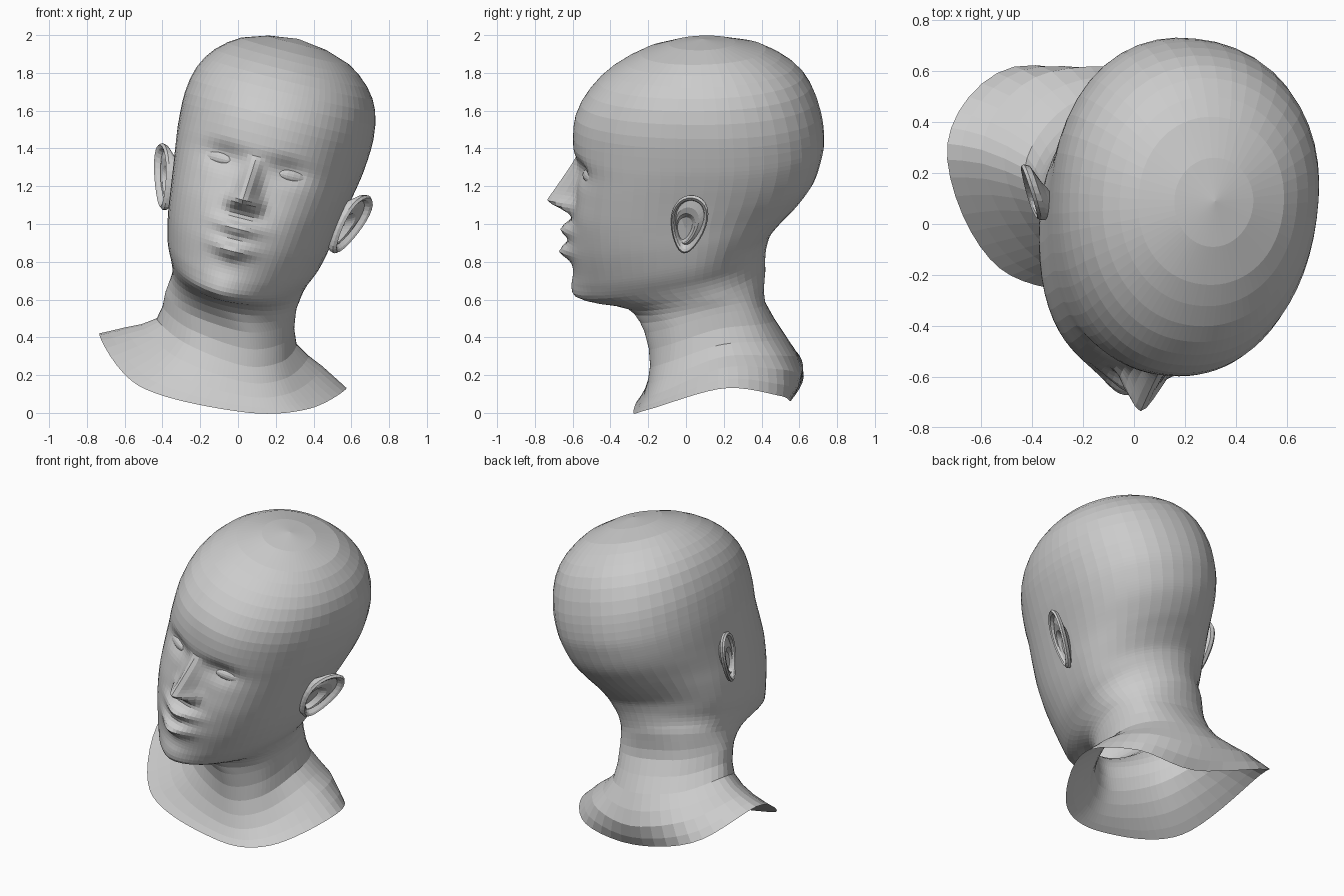
import bpy, bmesh
from math import sin, cos, pi, exp
from mathutils import Matrix, Vector

if "Cube" in bpy.data.objects:
    bpy.data.objects.remove(bpy.data.objects["Cube"])

# Head frame: rolled and slightly turned; local z is read as height on the midline
POSE = Matrix(((.965, .093, .2515, .10 - .2515 * 1.15),
               (-.10, .996, -.024, .024 * 1.15),
               (-.245, 0, 1, 0),
               (0, 0, 0, 1)))
UNPOSE = POSE.inverted()
N = 64
# column angles: 0 = front, pi/2 = +x side; denser on the face
ANG = [2 * pi * i / N - .5 * sin(2 * pi * i / N) for i in range(N)]


def spline(a, b, c, d, t):
    return .5 * (2 * b + (c - a) * t + (2 * a - 5 * b + 4 * c - d) * t * t
                 + (3 * b - a - 3 * c + d) * t ** 3)


def neck_loop(ctrl):
    """Closed loop through 8 world points (front, right, back, left and between)."""
    p = [Vector(c) for c in ctrl]
    out = []
    for a in ANG:
        k = a / (2 * pi) * 8
        i = int(k)
        out.append(UNPOSE @ spline(*(p[(i + j) % 8] for j in (-1, 0, 1, 2)), k - i))
    return out


def head_loop(fy, fz, by, bz, w, m, front_n, back_n):
    """Rounded-box loop: front point, back point, half width, widest depth, squareness."""
    out = []
    for a in ANG:
        c, s = cos(a), sin(a)
        n = front_n if c > 0 else back_n
        r = (abs(c) ** n + abs(s) ** n) ** (-1 / n)
        y = m - (m - fy) * c * r if c > 0 else m - (by - m) * c * r
        out.append(Vector((w * s * r, y, fz + (bz - fz) * (y - fy) / (by - fy + 1e-9))))
    return out


def bell(x, z, cx, cz, sx, sz):
    return exp(-((x - cx) / sx) ** 2 - ((z - cz) / sz) ** 2)


def face(x, z):
    """Forward offset of the facial features."""
    x = abs(x)
    f = min(max((1.36 - z) / .23, 0), 1)
    nose = .16 * f ** .9 * exp(-(x / (.034 + .026 * f)) ** 2)
    wing = .04 * bell(x, z, .065, 1.105, .035, .04)
    if z < 1.13:
        nose *= exp(-((1.13 - z) / .052) ** 2)
    lips = (.055 * bell(x, z, 0, .975 + .1 * x, .11, .036)
            + .06 * bell(x, z, 0, .855 + .15 * x, .10, .038))
    mouth = .032 * bell(x, z, 0, .93, .16, .14)
    chin = .012 * bell(x, z, 0, .68, .1, .05)
    socket = -.038 * bell(x, z, .18, 1.32, .10, .065)
    cheek = .01 * bell(x, z, .24, 1.08, .12, .10)
    return nose + wing + lips + mouth + chin + socket + cheek


def make_object(name, rows):
    """Skin a stack of equal loops, posed into the world; collapsed loops are welded."""
    bm = bmesh.new()
    vs = [[bm.verts.new(POSE @ p) for p in r] for r in rows]
    n = len(rows[0])
    for r, s in zip(vs, vs[1:]):
        for i in range(n):
            j = (i + 1) % n
            bm.faces.new((r[i], r[j], s[j], s[i]))
    bmesh.ops.remove_doubles(bm, verts=vs[0] + vs[-1], dist=1e-5)
    bmesh.ops.recalc_face_normals(bm, faces=bm.faces)
    me = bpy.data.meshes.new(name)
    bm.to_mesh(me)
    bm.free()
    ob = bpy.data.objects.new(name, me)
    bpy.context.collection.objects.link(ob)
    return ob


# Neck and shoulder collar, open at the bottom rim
keys = [neck_loop(c) for c in (
    ((.02, -.278, .005), (.37, -.19, .02), (.575, .2, .13), (.4, .5, .09),
     (0, .56, .07), (-.5, .61, .24), (-.735, .29, .42), (-.52, -.18, .14)),
    ((.03, -.225, .09), (.29, -.13, .11), (.45, .2, .24), (.33, .5, .23),
     (-.02, .615, .22), (-.41, .565, .34), (-.6, .27, .45), (-.39, -.13, .23)),
    ((.03, -.19, .25), (.23, -.09, .27), (.31, .18, .36), (.24, .42, .38),
     (0, .53, .4), (-.28, .45, .45), (-.43, .2, .5), (-.28, -.09, .37)),
    ((.03, -.22, .43), (.23, -.09, .45), (.305, .15, .52), (.24, .35, .55),
     (.03, .42, .58), (-.24, .36, .62), (-.385, .14, .64), (-.27, -.09, .53)))]

# Jaw, face and cranium
keys += [head_loop(*k) for k in (
    (-.33, .57, .41, .74, .345, .12, 2, 2),
    (-.50, .595, .41, .79, .355, .08, 1.8, 2),
    (-.60, .625, .415, .84, .37, .06, 1.8, 2),
    (-.605, .69, .425, .89, .395, .06, 1.95, 2),
    (-.60, .76, .45, .95, .415, .07, 2.1, 2),
    (-.595, .90, .52, 1.03, .435, .08, 2.4, 2),
    (-.58, 1.05, .60, 1.11, .45, .08, 2.6, 2.05),
    (-.57, 1.20, .675, 1.21, .47, .10, 2.6, 2.15),
    (-.57, 1.32, .715, 1.31, .49, .12, 2.45, 2.2),
    (-.59, 1.42, .738, 1.42, .505, .13, 2.25, 2.2),
    (-.575, 1.58, .725, 1.57, .512, .13, 2.15, 2.2),
    (-.50, 1.71, .675, 1.72, .485, .13, 2.15, 2.15),
    (-.385, 1.82, .59, 1.83, .415, .12, 2.1, 2.1),
    (-.22, 1.91, .44, 1.92, .295, .11, 2.1, 2.1),
    (-.07, 1.957, .28, 1.96, .16, .11, 2, 2),
    (.11, 1.98, .11, 1.98, 0, .11, 2, 2))]
steps = (2, 2, 2, 3, 2, 2, 3, 4, 7, 8, 8, 6, 5, 3, 2, 2, 2, 1, 1)
rows = []
last = len(keys) - 1
for k, count in enumerate(steps):
    near = [keys[min(max(k + j, 0), last)] for j in (-1, 0, 1, 2)]
    for s in range(count):
        rows.append([spline(*(r[i] for r in near), s / count) for i in range(N)])
rows.append(keys[-1])
for r in rows:
    for a, p in zip(ANG, r):
        if cos(a) > 0 and p.z > .6:
            p.y -= face(p.x, p.z) * min(1, 2 * cos(a))
make_object("head_and_neck", rows)

# Ears: (scale of outline, outward height, backward shift, upward shift), root to bowl
EAR = ((.45, -.08, -.06, -.02), (.7, -.03, -.03, 0), (.97, 0, 0, 0), (1, .022, 0, 0),
       (.93, .036, 0, 0), (.84, .028, 0, 0), (.76, .006, 0, .005), (.62, .016, -.01, -.01),
       (.5, .012, -.015, -.025), (.38, -.02, -.02, -.035), (0, -.025, -.02, -.035))
for side, name in ((1, "ear_left"), (-1, "ear_right")):
    loops = []
    for scale, out, du, dv in EAR:
        loop = []
        for i in range(28):
            a = 2 * pi * i / 28
            u = .098 * cos(a) * (1 + .28 * sin(a)) * scale + du
            v = .165 * sin(a) * scale + dv
            loop.append(Vector((side * (.495 + .45 * u + .28 * v + out),
                                .065 + u + .2 * v, 1.125 + v)))
        loops.append(loop)
    make_object(name, loops)

# Eyes: almond-shaped lens set in each socket
for side, name in ((1, "eye_left"), (-1, "eye_right")):
    loops = []
    for j in range(9):
        b = pi * j / 8
        loops.append([Vector((side * (.21 - .085 * cos(b)),
                              -.482 - .035 * cos(b) - .035 * sin(b) * cos(2 * pi * i / 16),
                              1.30 + .036 * sin(b) * sin(2 * pi * i / 16))) for i in range(16)])
    make_object(name, loops)
